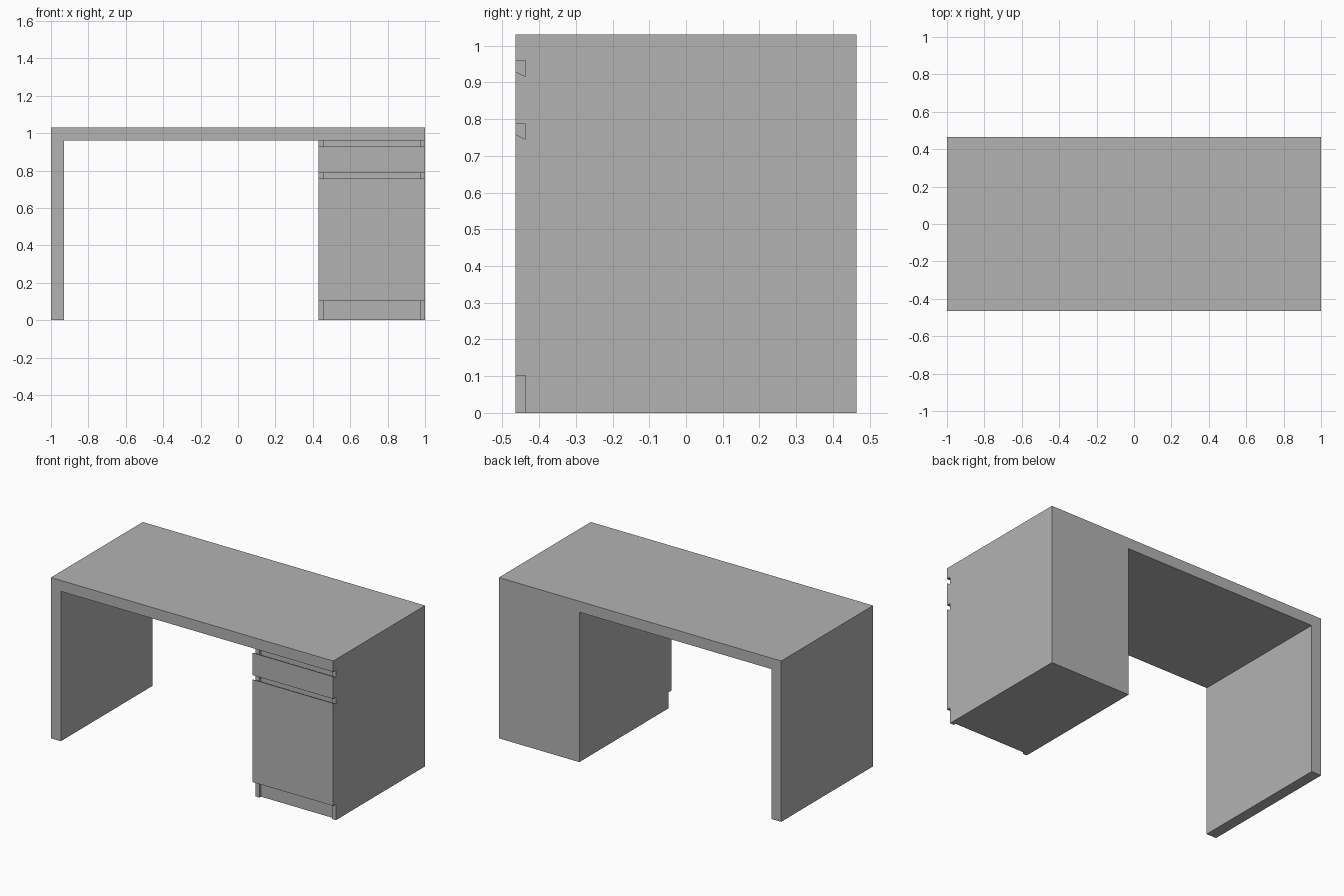
import bpy
import bmesh
from mathutils import Vector

cube = bpy.data.objects.get("Cube")
if cube:
    bpy.data.objects.remove(cube, do_unlink=True)

GREY = (0.45, 0.45, 0.45, 1.0)
grey = bpy.data.materials.new("plain_grey")
grey.use_nodes = True
grey.diffuse_color = GREY
grey.node_tree.nodes["Principled BSDF"].inputs["Base Color"].default_value = GREY


def extrude_profile(name, outline, axis, start, end):
    """Extrude a flat outline along one axis; its points use the other two axes in order."""
    bm = bmesh.new()
    verts = []
    for point in outline:
        co = list(point)
        co.insert(axis, start)
        verts.append(bm.verts.new(co))
    face = bm.faces.new(verts)
    result = bmesh.ops.extrude_face_region(bm, geom=[face])
    shift = Vector((0, 0, 0))
    shift[axis] = end - start
    moved = [g for g in result["geom"] if isinstance(g, bmesh.types.BMVert)]
    bmesh.ops.translate(bm, verts=moved, vec=shift)
    bmesh.ops.recalc_face_normals(bm, faces=bm.faces)
    mesh = bpy.data.meshes.new(name)
    bm.to_mesh(mesh)
    bm.free()
    mesh.materials.append(grey)
    obj = bpy.data.objects.new(name, mesh)
    bpy.context.scene.collection.objects.link(obj)
    return obj


FRONT, BACK = -0.465, 0.465
TOP, UNDER = 1.03, 0.96
LEG_IN = -0.93
CAB_L, CAB_R = 0.43, 1.0
PANEL = 0.028                 # cabinet side thickness and drawer front thickness
CARCASS = FRONT + PANEL       # front edge of the cabinet sides
CORE = CARCASS + 0.015        # recessed face between the sides

# Desk top and the slab leg, one L-shaped piece
extrude_profile("desk_top_and_leg", [
    (-1, 0), (LEG_IN, 0), (LEG_IN, UNDER), (1, UNDER), (1, TOP), (-1, TOP),
], 1, FRONT, BACK)

# Cabinet body: side panels standing slightly proud of the toe kick
extrude_profile("cabinet_body", [
    (CAB_L, BACK), (CAB_L, CARCASS), (CAB_L + PANEL, CARCASS), (CAB_L + PANEL, CORE),
    (CAB_R - PANEL, CORE), (CAB_R - PANEL, CARCASS), (CAB_R, CARCASS), (CAB_R, BACK),
], 2, 0, UNDER)

# Drawer and door fronts with a slanted finger pull along the top edge
for name, bottom, top in (("drawer_front", 0.787, 0.93), ("door_front", 0.102, 0.759)):
    extrude_profile(name, [
        (FRONT, bottom), (CARCASS, bottom), (CARCASS, top - 0.014), (FRONT, top),
    ], 0, CAB_L, CAB_R)
